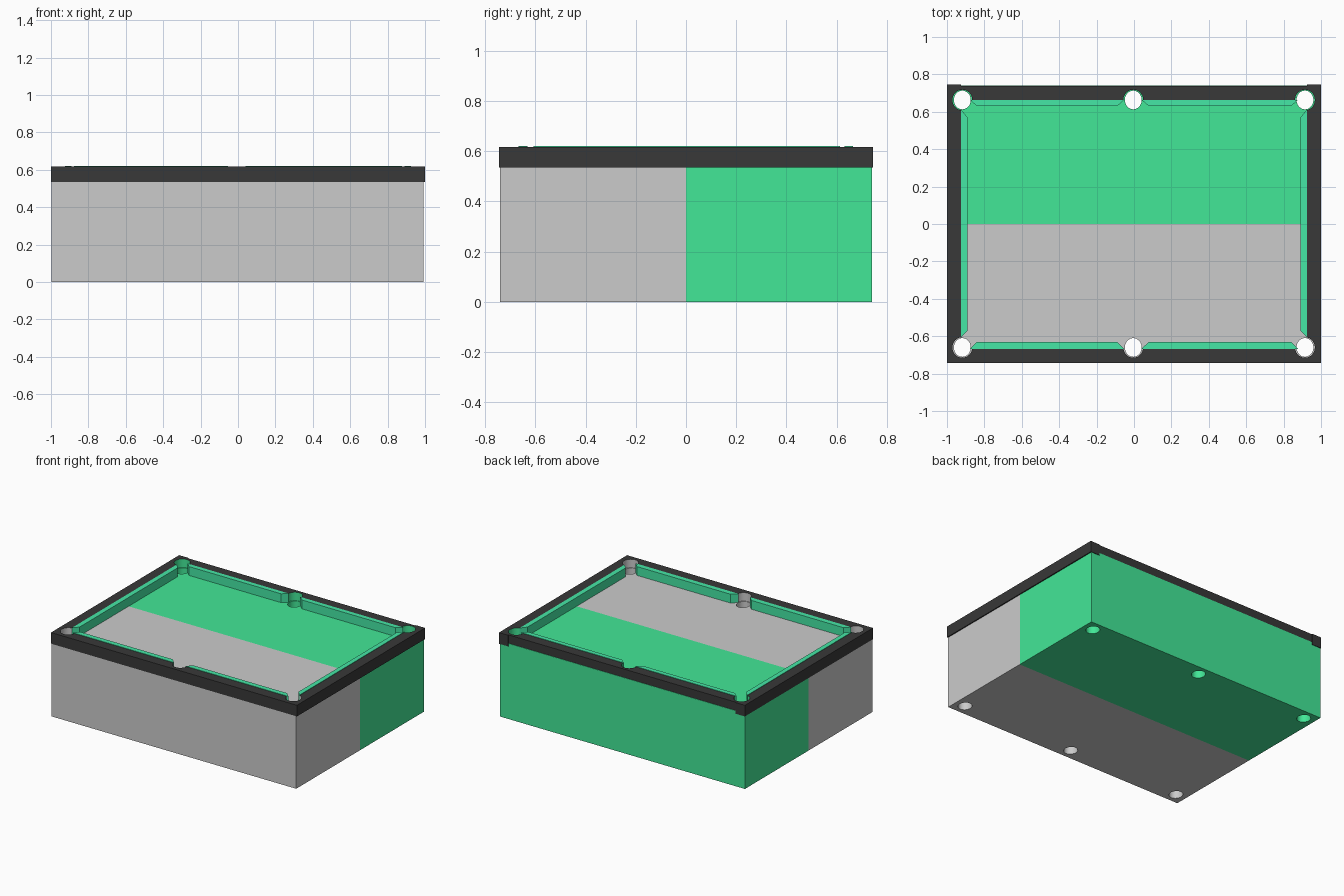
import bpy, bmesh, math
from mathutils import Matrix

if "Cube" in bpy.data.objects:
    bpy.data.objects.remove(bpy.data.objects["Cube"])


def material(name, r, g, b):
    m = bpy.data.materials.new(name)
    m.diffuse_color = (r, g, b, 1)
    m.use_nodes = True
    m.node_tree.nodes["Principled BSDF"].inputs["Base Color"].default_value = m.diffuse_color
    return m


grey = material("grey", 0.7, 0.7, 0.7)
green = material("green", 0.055, 0.8, 0.31)
teal = material("cushion_green", 0.06, 0.8, 0.38)
black = material("black", 0.04, 0.04, 0.04)


def finish(name, bm, mat):
    me = bpy.data.meshes.new(name)
    bmesh.ops.recalc_face_normals(bm, faces=bm.faces)
    bm.to_mesh(me)
    bm.free()
    me.materials.append(mat)
    ob = bpy.data.objects.new(name, me)
    bpy.context.collection.objects.link(ob)
    return ob


def prism(name, outline, z0, z1, mat):
    bm = bmesh.new()
    face = bm.faces.new([bm.verts.new((x, y, z0)) for x, y in outline])
    ext = bmesh.ops.extrude_face_region(bm, geom=[face], use_keep_orig=True)
    for g in ext["geom"]:
        if isinstance(g, bmesh.types.BMVert):
            g.co.z = z1
    return finish(name, bm, mat)


def box(name, x0, x1, y0, y1, z0, z1, mat):
    return prism(name, [(x0, y0), (x1, y0), (x1, y1), (x0, y1)], z0, z1, mat)


def pocket_cutter(name, y, rx, ry, mat):
    bm = bmesh.new()
    for x in (-0.918, -0.004, 0.914):
        bmesh.ops.create_cone(bm, cap_ends=True, segments=32, radius1=1, radius2=1, depth=2,
                              matrix=Matrix.Translation((x, y, 0.4)) @ Matrix.Diagonal((rx, ry, 1, 1)))
    ob = finish(name, bm, mat)
    ob.hide_render = True
    return ob


def cut(ob, cutters):
    for c in cutters:
        m = ob.modifiers.new("pockets", 'BOOLEAN')
        m.operation = 'DIFFERENCE'
        m.solver = 'EXACT'
        m.material_mode = 'TRANSFER'
        m.object = c
    dg = bpy.context.evaluated_depsgraph_get()
    me = bpy.data.meshes.new_from_object(ob.evaluated_get(dg))
    ob.modifiers.clear()
    ob.data = me
    bpy.context.view_layer.objects.active = ob
    bpy.ops.object.select_all(action='DESELECT')
    ob.select_set(True)
    bpy.ops.object.shade_smooth_by_angle(angle=math.radians(30))


BED, Z0, Z1 = 0.555, 0.535, 0.617

# Pocket cutters: bed holes, and slightly wider notches for the rails
holes, notches = [], []
for tag, y, mat in (("front", -0.66, grey), ("back", 0.663, green)):
    holes.append(pocket_cutter(tag + "_hole_cutter", y, 0.045, 0.05, mat))
    notches.append(pocket_cutter(tag + "_notch_cutter", y, 0.053, 0.055, mat))

# Table body in two coloured halves
front = box("front_body", -0.998, 0.992, -0.741, 0, 0, BED, grey)
back = box("back_body", -0.998, 0.992, 0, 0.741, 0, BED, green)
cut(front, holes[:1])
cut(back, holes[1:])

# Black rails
rails = [
    box("front_rail", -0.925, 0.925, -0.744, -0.667, Z0, Z1, black),
    box("back_rail", -0.925, 0.925, 0.664, 0.7385, Z0, Z1, black),
    box("left_rail", -1.0, -0.925, -0.744, 0.745, Z0, Z1, black),
    box("right_rail", 0.925, 1.0, -0.744, 0.745, Z0, Z1, black),
]
for rail in rails:
    cut(rail, notches)

# Cushions with mitred ends
for tag, y0, y1 in (("front", -0.667, -0.63), ("back", 0.664, 0.63)):
    for side, a, b, c, d in (("left", -0.877, -0.053, -0.09, -0.84),
                             ("right", 0.04, 0.877, 0.84, 0.08)):
        prism(tag + "_" + side + "_cushion", [(a, y0), (b, y0), (c, y1), (d, y1)],
              BED - 0.01, 0.62, teal)
for side, s in (("left", -1), ("right", 1)):
    prism(side + "_cushion", [(s * 0.925, -0.607), (s * 0.925, 0.613),
                              (s * 0.89, 0.57), (s * 0.89, -0.57)],
          BED - 0.01, 0.62, teal)
